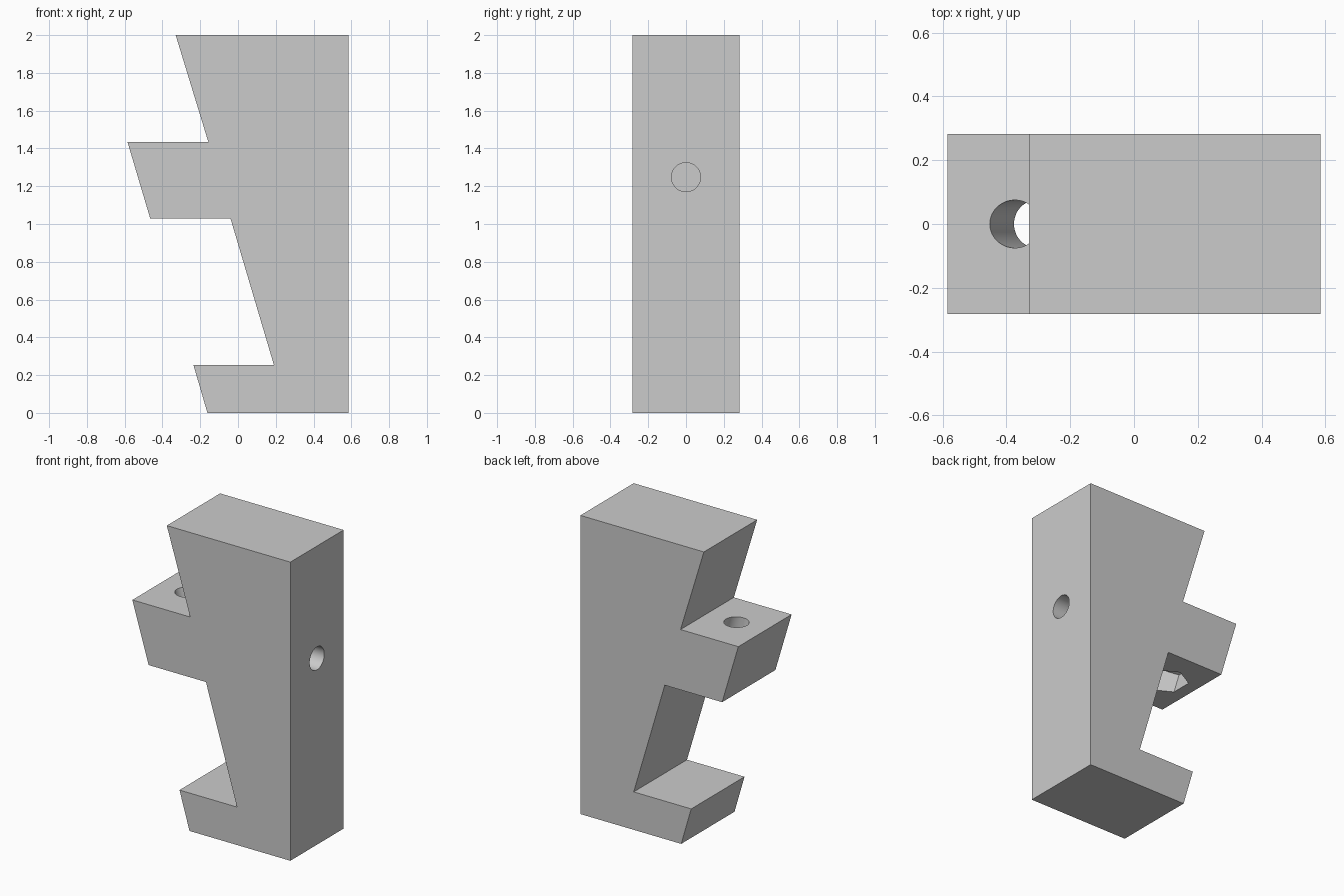
import bpy, bmesh, math
from mathutils import Matrix, Vector

if "Cube" in bpy.data.objects:
    bpy.data.objects.remove(bpy.data.objects["Cube"])

grey = bpy.data.materials.new("plain grey")
grey.diffuse_color = (0.6, 0.6, 0.6, 1)
grey.use_nodes = True
grey.node_tree.nodes["Principled BSDF"].inputs["Base Color"].default_value = grey.diffuse_color

HALF = 0.282                                  # half the block thickness
TILT = Matrix.Rotation(-math.atan(0.296), 4, 'Y')   # lean of the slanted faces
AXIS = TILT @ Vector((0, 0, 1))


def mesh_object(name, bm):
    bmesh.ops.recalc_face_normals(bm, faces=bm.faces[:])
    me = bpy.data.meshes.new(name)
    bm.to_mesh(me)
    bm.free()
    me.materials.append(grey)
    ob = bpy.data.objects.new(name, me)
    bpy.context.collection.objects.link(ob)
    return ob


def cutter(name, start, end, radius, sides, rot):
    """Closed prism between two points, turned by rot."""
    bm = bmesh.new()
    bmesh.ops.create_cone(bm, cap_ends=True, segments=sides, radius1=radius,
                          radius2=radius, depth=(end - start).length,
                          matrix=Matrix.Translation((start + end) / 2) @ rot)
    ob = mesh_object(name, bm)
    ob.hide_render = True
    return ob


# Notched block: side profile extruded through the thickness
profile = [(-0.33, 2), (0.585, 2), (0.585, 0), (-0.162, 0), (-0.236, 0.254),
           (0.19, 0.254), (-0.04, 1.03), (-0.465, 1.03), (-0.585, 1.434),
           (-0.157, 1.434)]
bm = bmesh.new()
face = bm.faces.new([bm.verts.new((x, -HALF, z)) for x, z in profile])
ext = bmesh.ops.extrude_face_region(bm, geom=[face])
bmesh.ops.translate(bm, vec=(0, 2 * HALF, 0),
                    verts=[v for v in ext["geom"] if isinstance(v, bmesh.types.BMVert)])
block = mesh_object("notched_block", bm)

# Leaning bolt hole, hexagonal nut pocket below it, blind hole in the flat end
mouth = Vector((-0.374, 0, 1.434))
cutters = [
    cutter("bolt_hole_cutter", mouth + AXIS * 0.1, mouth - AXIS * 0.3, 0.075, 48, TILT),
    cutter("nut_pocket_cutter", mouth - AXIS * 0.245, mouth - AXIS * 0.55, 0.139, 6, TILT),
    cutter("end_hole_cutter", Vector((0.2, 0, 1.248)), Vector((0.7, 0, 1.248)), 0.077, 48,
           Matrix.Rotation(math.pi / 2, 4, 'Y')),
]
bpy.context.view_layer.objects.active = block
block.select_set(True)
for c in cutters:
    mod = block.modifiers.new(c.name, 'BOOLEAN')
    mod.operation = 'DIFFERENCE'
    mod.solver = 'EXACT'
    mod.object = c
    bpy.ops.object.modifier_apply(modifier=mod.name)
for c in cutters:
    bpy.data.objects.remove(c)

bpy.ops.object.shade_smooth_by_angle(angle=math.radians(30))
